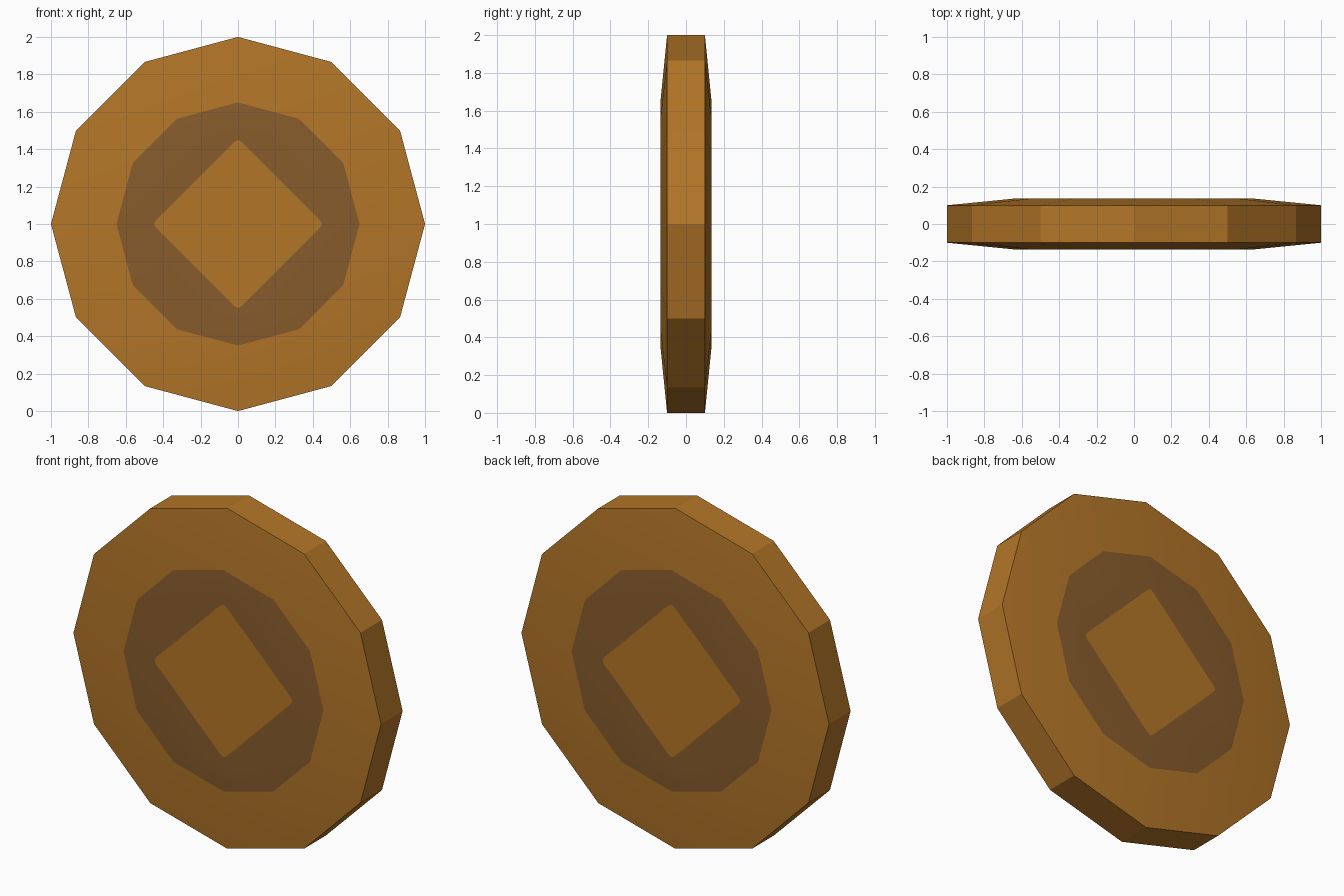
import bpy, bmesh, math

if "Cube" in bpy.data.objects:
    bpy.data.objects.remove(bpy.data.objects["Cube"])

SIDES = 12


def material(name, rgb):
    m = bpy.data.materials.new(name)
    m.diffuse_color = (*rgb, 1.0)
    m.use_nodes = True
    m.node_tree.nodes["Principled BSDF"].inputs["Base Color"].default_value = m.diffuse_color
    return m


def polygon(radius):
    """Twelve-sided outline with corners on the axes."""
    return [(radius * math.cos(math.tau * i / SIDES), radius * math.sin(math.tau * i / SIDES))
            for i in range(SIDES)]


def diamond(tip, inset, half_width):
    """Diamond with slightly blunted tips, three points per tip."""
    points = []
    for q in range(4):
        c, s = round(math.cos(q * math.pi / 2)), round(math.sin(q * math.pi / 2))
        for u, v in ((inset, -half_width), (tip, 0), (inset, half_width)):
            points.append((u * c - v * s, u * s + v * c))
    return points[1:] + points[:1]  # start on the +x tip, matching the polygon


# Outlines from the front emblem over the rim to the back emblem
emblem = diamond(0.45, 0.437, 0.021)
field, rim = polygon(0.65), polygon(1.0)
layers = [(emblem, -0.135), (field, -0.135), (rim, -0.1),
          (rim, 0.1), (field, 0.135), (emblem, 0.135)]

bm = bmesh.new()
rings = [[bm.verts.new((x, y, z + 1.0)) for x, z in outline] for outline, y in layers]

# Walls between neighbouring outlines; the recessed-colour field is the first and last
for n, (a, b) in enumerate(zip(rings, rings[1:])):
    for i in range(SIDES):
        j = (i + 1) % SIDES
        face = bm.faces.new((a[i], a[j], b[j], b[i]))
        face.material_index = 1 if n in (0, 4) else 0

# Diamond emblems on both sides
bm.faces.new(rings[0])
bm.faces.new(rings[-1])
bmesh.ops.recalc_face_normals(bm, faces=bm.faces)

mesh = bpy.data.meshes.new("coin")
bm.to_mesh(mesh)
bm.free()
mesh.materials.append(material("bronze", (0.45, 0.18, 0.021)))
mesh.materials.append(material("dark brown", (0.245, 0.107, 0.025)))
coin = bpy.data.objects.new("coin", mesh)
bpy.context.collection.objects.link(coin)

# Soft domed faces, crisp rim facets
bpy.context.view_layer.objects.active = coin
coin.select_set(True)
bpy.ops.object.shade_smooth_by_angle(angle=math.radians(20))
